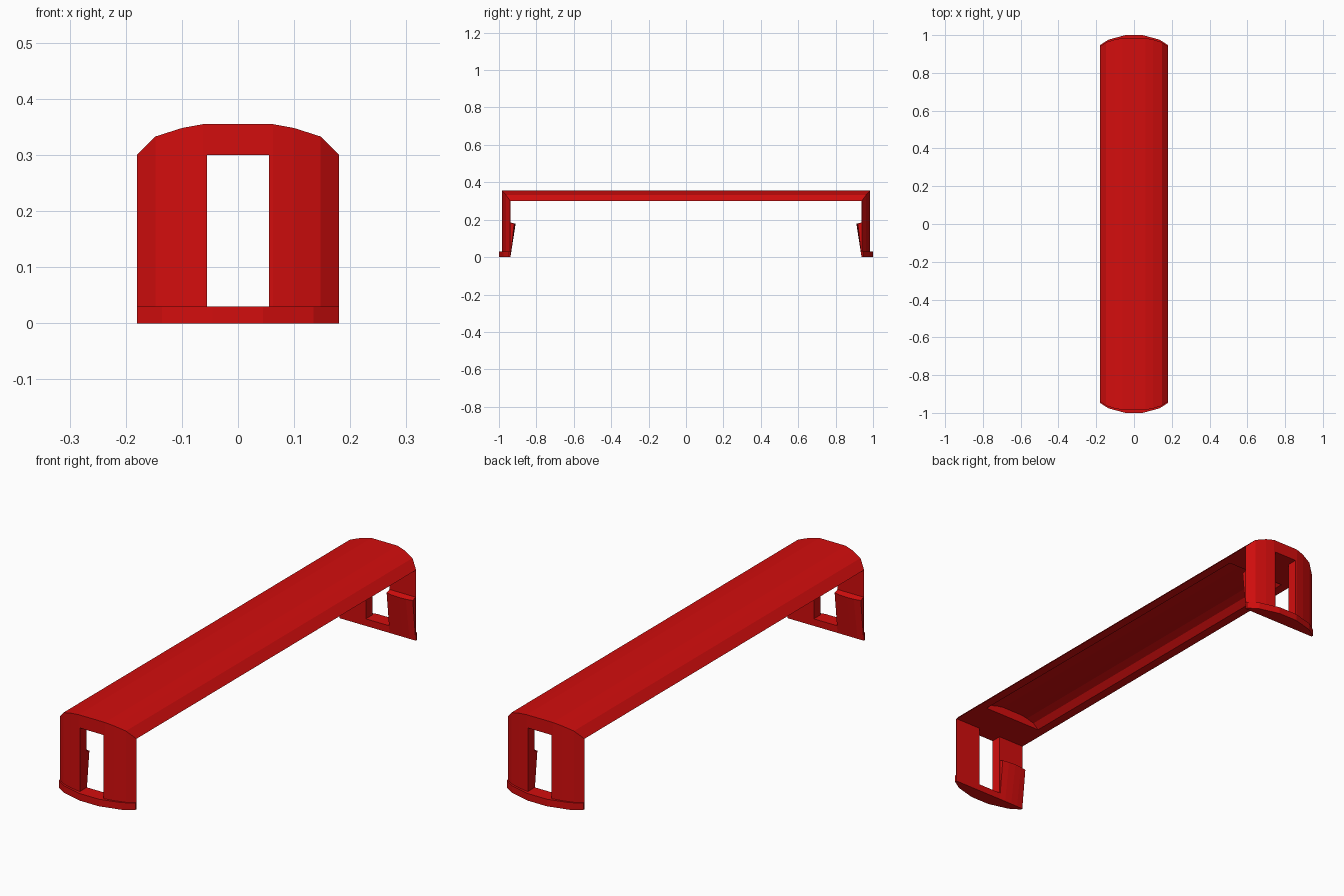
import bpy, bmesh
from mathutils import Matrix

if "Cube" in bpy.data.objects:
    bpy.data.objects.remove(bpy.data.objects["Cube"])

red = bpy.data.materials.new("red")
red.diffuse_color = (0.65, 0.004, 0.004, 1)
red.use_nodes = True
red.node_tree.nodes["Principled BSDF"].inputs["Base Color"].default_value = red.diffuse_color


def make_object(name, bm):
    bmesh.ops.recalc_face_normals(bm, faces=bm.faces)
    me = bpy.data.meshes.new(name)
    bm.to_mesh(me)
    bm.free()
    me.materials.append(red)
    ob = bpy.data.objects.new(name, me)
    bpy.context.collection.objects.link(ob)
    return ob


def prism(name, profile, axis, lo, hi):
    """Extrude a 2D outline: (x, z) along y, or (x, y) along z."""
    bm = bmesh.new()
    put = (lambda p, t: (p[0], t, p[1])) if axis == 'y' else (lambda p, t: (p[0], p[1], t))
    face = bm.faces.new([bm.verts.new(put(p, lo)) for p in profile])
    ext = bmesh.ops.extrude_face_region(bm, geom=[face])
    verts = [v for v in ext['geom'] if isinstance(v, bmesh.types.BMVert)]
    step = (0, hi - lo, 0) if axis == 'y' else (0, 0, hi - lo)
    bmesh.ops.translate(bm, verts=verts, vec=step)
    return make_object(name, bm)


def rect(x, lo, hi):
    return [(-x, lo), (x, lo), (x, hi), (-x, hi)]


def mirrored(half):
    """Complete a right-half outline running outside to centre."""
    return half + [(-x, v) for x, v in reversed(half)]


def boolean(ob, cutter, op):
    cutter.hide_render = True
    mod = ob.modifiers.new(op.lower(), 'BOOLEAN')
    mod.operation, mod.object, mod.solver = op, cutter, 'EXACT'
    dg = bpy.context.evaluated_depsgraph_get()
    me = bpy.data.meshes.new_from_object(ob.evaluated_get(dg))
    ob.modifiers.clear()
    ob.data = me
    bpy.data.objects.remove(cutter)


INNER = 0.938   # inner face of the end walls
ARCH = [(0.18, 0.30), (0.147, 0.333), (0.10, 0.348), (0.062, 0.355)]
END = [(0.18, 0.940), (0.147, 0.963), (0.10, 0.977), (0.062, 0.984)]
HOLLOW = [(0.14, 0.30), (0.115, 0.322), (0.08, 0.332), (0.05, 0.337)]

# Arched shell with both end walls, rounded in plan
shell = prism("cover_shell", mirrored([(0.18, 0.0)] + ARCH), 'y', -1.1, 1.1)
plan = mirrored(END)
plan += [(-x, -y) for x, y in plan]
# slightly wider outline, so the long sides stay uncut
plan = [(x * 1.0001, y) for x, y in plan]
boolean(shell, prism("plan_cutter", plan, 'z', -0.1, 0.5), 'INTERSECT')

# Open underside, shallow arched hollow and end windows
boolean(shell, prism("underside_cutter", rect(0.3, -0.1, 0.30), 'y', -INNER, INNER), 'DIFFERENCE')
hollow = mirrored([(0.14, 0.25)] + HOLLOW)
boolean(shell, prism("hollow_cutter", hollow, 'y', -0.79, 0.79), 'DIFFERENCE')
boolean(shell, prism("window_cutter", rect(0.055, 0.03, 0.30), 'y', -1.2, 1.2), 'DIFFERENCE')

for end, turn in (("back", 0), ("front", 3.14159265)):
    rot = Matrix.Rotation(turn, 4, 'Z')

    # Projecting foot lip below the end wall
    lip = mirrored([(0.18, INNER), (0.18, 0.947), (0.135, 0.976), (0.045, 1.0)])
    prism(end + "_foot_lip", lip, 'z', 0, 0.03).data.transform(rot)

    # Wedge-shaped catch beside the window, with a bowed tip
    bm = bmesh.new()
    columns = [(0.056, 0.019), (0.085, 0.025), (0.118, 0.027), (0.15, 0.025), (0.179, 0.019)]
    rows = [[bm.verts.new(co) for co in ((x, INNER, 0.004), (x, INNER - d, 0.178), (x, INNER, 0.185))]
            for x, d in columns]
    for a, b in zip(rows, rows[1:]):
        for i in range(3):
            j = (i + 1) % 3
            bm.faces.new((a[i], a[j], b[j], b[i]))
    bm.faces.new(rows[0])
    bm.faces.new(rows[-1])
    make_object(end + "_catch", bm).data.transform(rot)
